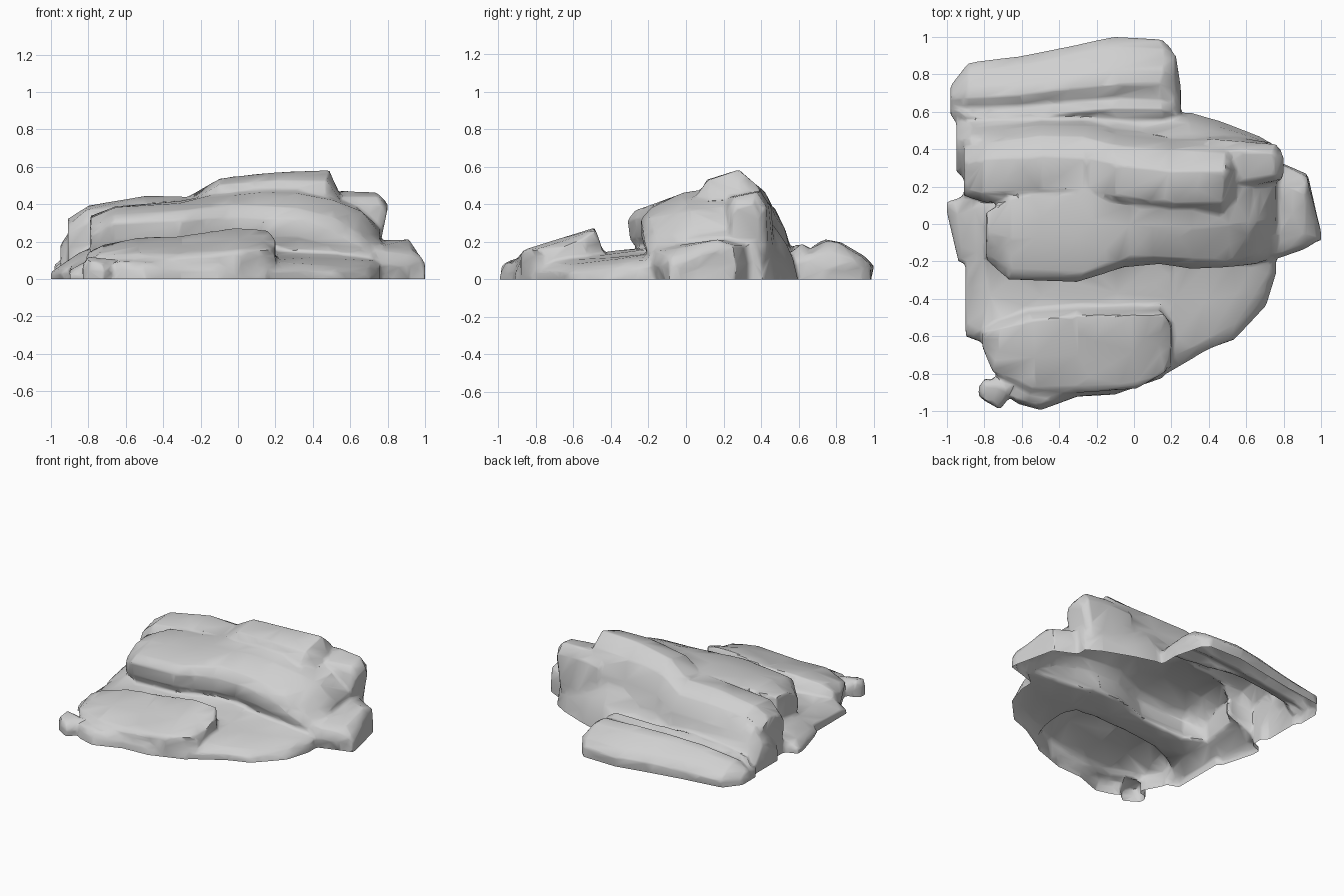
import bpy
import bmesh
import random

random.seed(4)

default_cube = bpy.data.objects.get("Cube")
if default_cube:
    bpy.data.objects.remove(default_cube, do_unlink=True)

# Single pale stone colour
stone = bpy.data.materials.new("pale_grey_stone")
stone.use_nodes = True
stone_colour = (0.63, 0.63, 0.63, 1.0)
stone.diffuse_color = stone_colour
for node in stone.node_tree.nodes:
    if node.type == 'BSDF_PRINCIPLED':
        node.inputs["Base Color"].default_value = stone_colour
        node.inputs["Roughness"].default_value = 0.9

# Cross-sections from front to back: (fraction of depth, fraction of height)
OVERHANG = [(.14, 0), (.12, .4), (.02, .6), (0, .88), (.1, 1), (.5, 1), (1, 1)]
CREST = [(.04, 0), (.02, .5), (0, .86), (.12, 1), (.55, 1), (.8, .84), (.95, .6), (1.08, .2), (1.12, 0)]
LEDGE = [(.02, 0), (-.01, .45), (0, .88), (.07, 1), (.5, 1), (.98, 1), (1.06, .72), (1.16, .4)]
APRON = [(0, 0), (0, .6), (.12, 1), (.5, .9), (1, 1)]
SLOPE = [(0, .6), (.4, 1), (.66, 1), (.84, .62), (.94, .4), (1, 0)]
DOUBLE_LUMP = [(0, .7), (.16, .72), (.25, .95), (.36, .8), (.52, 1.05),
               (.65, .97), (.9, .62), (1, .35), (.98, 0)]
BLOCK = [(.04, 0), (0, .5), (.05, .9), (.2, 1), (.75, 1), (.95, .85), (1, .4), (.97, 0)]
FOOTING = -.12   # buried depth, trimmed off at ground level


def jitter(amount):
    """Small random offset that roughens the stone."""
    return random.uniform(-amount, amount)


def add_slab(bm, section, stations, rough=.01, undercut=0.0, ramp=1.6):
    """Loft a closed slab along x, with its foot buried below ground.

    Each station holds x, front y, back y, front height, back height.
    """
    rings = []
    last = len(stations) - 1
    for index, (x, front, back, low, high) in enumerate(stations):
        wobble = rough if 0 < index < last else 0
        points = []
        for depth, rise in section:
            blend = max(0.0, min(1.0, depth * ramp))
            height = rise * (low + (high - low) * blend)
            shift = undercut * (1 - rise) * index / last
            points.append((x - shift + jitter(wobble * 2),
                           front + (back - front) * depth + jitter(wobble),
                           height + jitter(rough * .5)))
        points.insert(0, (x, points[0][1], FOOTING))
        points.append((x, points[-1][1], FOOTING))
        rings.append([bm.verts.new(point) for point in points])

    # Skin neighbouring rings, then close both ends
    count = len(rings[0])
    for near, far in zip(rings, rings[1:]):
        for j in range(count):
            k = (j + 1) % count
            bm.faces.new((near[j], far[j], far[k], near[k]))
    bm.faces.new(rings[0])
    bm.faces.new(rings[-1][::-1])


bm = bmesh.new()

# Ridge: overhanging front tier
add_slab(bm, OVERHANG, [
    (-.79, -.19, .06, .26, .34), (-.67, -.29, .14, .34, .39),
    (-.3, -.31, .16, .36, .42), (-.04, -.23, .2, .38, .47),
    (.12, -.21, .2, .37, .49), (.32, -.24, .2, .36, .49),
    (.5, -.24, .22, .3, .45), (.64, -.22, .24, .21, .4),
    (.76, -.18, .25, .12, .27)])

# Ridge: higher crest behind the front tier
add_slab(bm, CREST, [
    (-.91, .15, .46, .28, .33), (-.8, .12, .52, .36, .4),
    (-.5, .13, .55, .4, .45), (-.26, .13, .54, .41, .45),
    (-.1, .1, .5, .49, .55), (.2, .06, .47, .52, .58),
    (.48, .06, .46, .51, .59), (.54, .1, .45, .42, .47)], .008)

# Ridge: undercut knob at the right end
add_slab(bm, BLOCK, [
    (.4, .15, .47, .4, .46), (.58, .18, .46, .43, .47),
    (.76, .22, .43, .43, .46), (.8, .23, .4, .37, .4)], .008, .08)

# Ridge: sloping back wall
add_slab(bm, SLOPE, [
    (-.95, .28, .54, .12, .18), (-.87, .22, .58, .24, .29),
    (-.55, .2, .61, .26, .3), (-.25, .2, .6, .26, .3),
    (.05, .2, .57, .27, .31), (.3, .2, .6, .26, .29),
    (.44, .2, .55, .25, .29), (.68, .22, .47, .22, .27),
    (.77, .25, .41, .14, .2)])

# Low ledge behind the ridge
add_slab(bm, DOUBLE_LUMP, [
    (-.98, .58, .74, .07, .08), (-.89, .48, .86, .13, .14),
    (-.62, .47, .9, .17, .18), (-.36, .48, .95, .19, .2),
    (-.12, .48, 1, .2, .2), (.15, .48, .99, .2, .2),
    (.21, .48, .94, .15, .16), (.25, .5, .74, .1, .1)], .008)

# Tilted slab at the front
add_slab(bm, LEDGE, [
    (-.81, -.66, -.58, .1, .14), (-.74, -.8, -.55, .12, .18),
    (-.54, -.9, -.5, .13, .22), (-.3, -.9, -.48, .13, .23),
    (0, -.88, -.48, .15, .28), (.15, -.81, -.48, .15, .27),
    (.2, -.76, -.55, .12, .22)], ramp=1.0)

# Thin lip and loose chip at the foot of the front slab
add_slab(bm, APRON, [
    (-.74, -.88, -.74, .06, .09), (-.62, -.96, -.76, .09, .12),
    (-.5, -.99, -.76, .08, .12), (-.3, -.92, -.74, .08, .12),
    (-.1, -.91, -.74, .07, .11), (.16, -.82, -.7, .04, .08)], .006)
add_slab(bm, BLOCK, [
    (-.83, -.92, -.87, .07, .08), (-.8, -.95, -.83, .1, .12),
    (-.72, -.99, -.83, .08, .11), (-.66, -.92, -.85, .06, .11)], .005)

# Low ground stone between front slab and ridge
add_slab(bm, APRON, [
    (-.9, -.6, -.1, .04, .07), (-.79, -.64, -.1, .09, .13),
    (-.5, -.62, -.14, .1, .16), (-.1, -.62, -.12, .11, .18),
    (.2, -.66, -.12, .1, .17)])
add_slab(bm, APRON, [
    (.12, -.83, -.14, .08, .16), (.38, -.68, -.14, .06, .14),
    (.54, -.61, -.12, .05, .14), (.7, -.44, -.1, .05, .12),
    (.76, -.26, -.12, .05, .1)])

# Feet spreading out at both ends of the ridge
add_slab(bm, BLOCK, [
    (-1, .06, .12, .03, .04), (-.94, -.2, .14, .06, .08),
    (-.84, -.25, .2, .1, .14), (-.7, -.24, .22, .14, .2)], .006)
add_slab(bm, BLOCK, [
    (.6, -.2, .42, .24, .32), (.78, -.18, .34, .16, .21),
    (.92, -.13, .27, .14, .21), (.97, -.1, .06, .11, .14),
    (1, -.09, -.04, .06, .08)], .006)

mesh = bpy.data.meshes.new("slab_stack")
bm.to_mesh(mesh)
bm.free()
outcrop = bpy.data.objects.new("stone_outcrop", mesh)
bpy.context.collection.objects.link(outcrop)

# Fuse the slabs into one skin and reduce it to broad facets
fuse = outcrop.modifiers.new("fuse_slabs", 'REMESH')
fuse.mode = 'VOXEL'
fuse.voxel_size = 0.014
facet = outcrop.modifiers.new("broad_facets", 'DECIMATE')
facet.ratio = 0.04
depsgraph = bpy.context.evaluated_depsgraph_get()
fused = bpy.data.meshes.new_from_object(outcrop.evaluated_get(depsgraph))
outcrop.modifiers.clear()

# Trim the buried footing, leaving the shell open underneath
bm = bmesh.new()
bm.from_mesh(fused)
bmesh.ops.bisect_plane(bm, geom=bm.verts[:] + bm.edges[:] + bm.faces[:],
                       plane_co=(0, 0, 0), plane_no=(0, 0, 1), clear_inner=True)
bm.to_mesh(fused)
bm.free()
fused.materials.clear()
fused.materials.append(stone)
outcrop.data = fused

# Soft stone shading with hard breaks kept sharp
bpy.ops.object.select_all(action='DESELECT')
outcrop.select_set(True)
bpy.context.view_layer.objects.active = outcrop
bpy.ops.object.shade_smooth_by_angle(angle=0.75)
